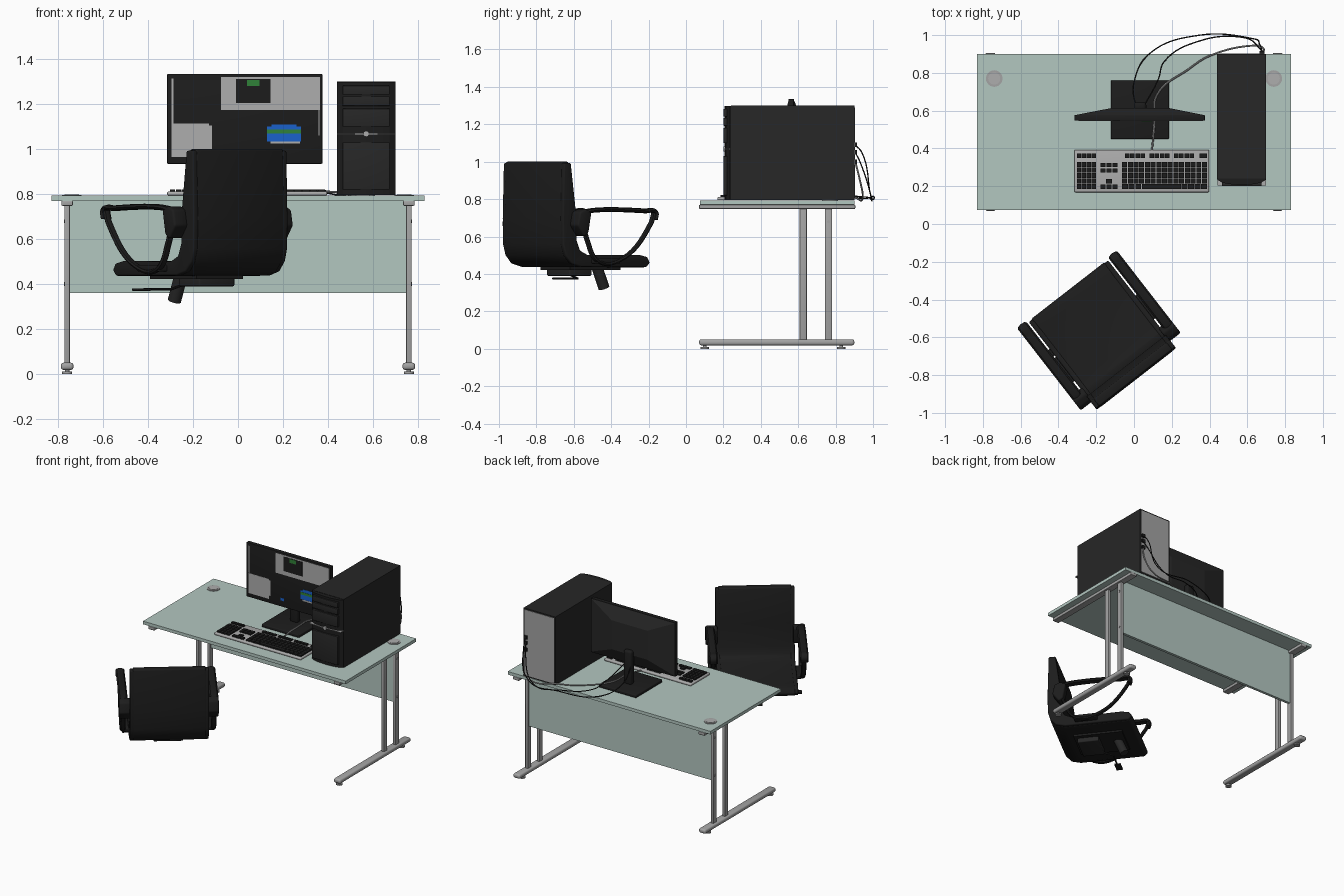
import bpy, bmesh, math
from mathutils import Matrix, Vector

cube = bpy.data.objects.get("Cube")
if cube:
    bpy.data.objects.remove(cube, do_unlink=True)


def material(name, r, g, b):
    m = bpy.data.materials.new(name)
    m.use_nodes = True
    m.diffuse_color = (r, g, b, 1)
    bsdf = m.node_tree.nodes["Principled BSDF"]
    bsdf.inputs["Base Color"].default_value = (r, g, b, 1)
    bsdf.inputs["Roughness"].default_value = 0.6
    return m


BLACK = material("black", 0.012, 0.012, 0.012)
CHARCOAL = material("charcoal", 0.02, 0.02, 0.02)
GLASS = material("pale green laminate", 0.45, 0.57, 0.53)
STEEL = material("steel grey", 0.37, 0.37, 0.37)
LIGHT = material("light grey", 0.42, 0.42, 0.42)
BLUE = material("blue", 0.01, 0.12, 0.6)
GREEN = material("green", 0.03, 0.22, 0.04)
smooth = []


def finish(name, bm, mat, round_edges=0.0):
    """Turn a bmesh into an object, optionally rounding its hard edges."""
    bmesh.ops.recalc_face_normals(bm, faces=bm.faces)
    if round_edges:
        edges = [e for e in bm.edges if e.calc_face_angle(0) > 0.7]
        bmesh.ops.bevel(bm, geom=edges, offset=round_edges, segments=3,
                        profile=0.5, affect='EDGES', clamp_overlap=True)
    me = bpy.data.meshes.new(name)
    bm.to_mesh(me)
    bm.free()
    me.materials.append(mat)
    ob = bpy.data.objects.new(name, me)
    bpy.context.collection.objects.link(ob)
    if round_edges:
        smooth.append(ob)
    return ob


def add_box(bm, x, y, z):
    size = [b - a for a, b in (x, y, z)]
    mid = [(a + b) / 2 for a, b in (x, y, z)]
    bmesh.ops.create_cube(bm, size=1, matrix=Matrix.Translation(mid) @ Matrix.Diagonal((*size, 1)))


def box(name, x, y, z, mat, r=0.0):
    bm = bmesh.new()
    add_box(bm, x, y, z)
    return finish(name, bm, mat, r)


def cylinder(name, a, b, radius, mat, sides=24):
    a, b = Vector(a), Vector(b)
    bm = bmesh.new()
    turn = (b - a).to_track_quat('Z', 'Y').to_matrix().to_4x4()
    bmesh.ops.create_cone(bm, cap_ends=True, segments=sides, radius1=radius, radius2=radius,
                          depth=(b - a).length, matrix=Matrix.Translation((a + b) / 2) @ turn)
    ob = finish(name, bm, mat)
    smooth.append(ob)
    return ob


def prism(name, profile, axis, lo, hi, mat, r=0.0):
    """Extrude a 2D profile along x, y or z (axis 0, 1, 2)."""
    bm = bmesh.new()

    def at(p, h):
        c = list(p)
        c.insert(axis, h)
        return c
    face = bm.faces.new([bm.verts.new(at(p, lo)) for p in profile])
    out = bmesh.ops.extrude_face_region(bm, geom=[face])
    move = at((0, 0), hi - lo)
    bmesh.ops.translate(bm, vec=move, verts=[v for v in out["geom"] if isinstance(v, bmesh.types.BMVert)])
    return finish(name, bm, mat, r)


def tube(name, points, radius, mat, flat=1.0, kind='SMOOTH'):
    """Sweep a round section along a path; flat widens it along x."""
    cu = bpy.data.curves.new(name, 'CURVE')
    cu.dimensions, cu.bevel_depth, cu.bevel_resolution, cu.use_fill_caps = '3D', radius, 2, True
    sp = cu.splines.new('BEZIER' if kind == 'SMOOTH' else 'POLY')
    pts = sp.bezier_points if kind == 'SMOOTH' else sp.points
    pts.add(len(points) - 1)
    for p, co in zip(pts, points):
        if kind == 'SMOOTH':
            p.co = co
            p.handle_left_type = p.handle_right_type = 'AUTO'
        else:
            p.co = (*co, 1)
    sp.resolution_u = 8
    tmp = bpy.data.objects.new(name, cu)
    bpy.context.collection.objects.link(tmp)
    bpy.context.view_layer.update()
    me = bpy.data.meshes.new_from_object(tmp.evaluated_get(bpy.context.evaluated_depsgraph_get()))
    bpy.data.objects.remove(tmp)
    if flat != 1:
        cx = points[0][0]
        for v in me.vertices:
            v.co.x = cx + (v.co.x - cx) * flat
    me.materials.clear()
    me.materials.append(mat)
    ob = bpy.data.objects.new(name, me)
    bpy.context.collection.objects.link(ob)
    smooth.append(ob)
    return ob


# Desk: top, rear panel, leg frames, cable ports
box("desk_top", (-.83, .83), (.075, .9), (.77, .793), GLASS)
box("modesty_panel", (-.75, .75), (.75, .77), (.36, .77), GLASS)
for side, s in (("left", 1), ("right", -1)):
    x = .76 * s
    box(side + "_top_rail", (x - .025, x + .025), (.07, .905), (.748, .77), STEEL, .004)
    box(side + "_foot", (x - .028, x + .028), (.07, .9), (.018, .05), STEEL, .012)
    for y in (.627, .762):
        box(side + "_column", (x - .012, x + .012), (y - .019, y + .019), (.045, .75), STEEL, .004)
    for y in (.1, .83):
        cylinder(side + "_foot_pad", (x, y, 0), (x, y, .01), .022, STEEL)
        cylinder(side + "_foot_stem", (x, y, .01), (x, y, .02), .01, STEEL)
    cylinder(side + "_cable_port", (.74 * s, .77, .79), (.74 * s, .77, .797), .044, STEEL)
    cylinder(side + "_cable_port_cap", (.74 * s, .77, .797), (.74 * s, .77, .799), .032, LIGHT)
    for z in (.4, .68):
        cylinder(side + "_bolt", (x + .011 * s, .762, z), (x + .015 * s, .762, z), .008, STEEL, 12)

# Computer tower with a bowed front and grey back plate
box("tower_case", (.44, .70), (.24, .9), (.795, 1.3), CHARCOAL)
bow = [(.44 + .26 * i / 10, .235 - .028 * math.sin(math.pi * i / 10) ** .5) for i in range(11)]
prism("tower_front", bow + [(.70, .245), (.44, .245)], 2, .797, 1.298, BLACK)
for z0, z1 in ((1.242, 1.282), (1.192, 1.235), (1.1, 1.18), (.82, 1.03)):
    box("front_cover", (.465, .675), (.2, .22), (z0, z1), CHARCOAL, .003)
box("front_trim_line", (.441, .699), (.203, .235), (1.066, 1.07), LIGHT)
cylinder("power_button", (.57, .2, 1.068), (.57, .21, 1.068), .013, LIGHT)
box("tower_back_plate", (.45, .69), (.895, .903), (.805, 1.29), STEEL)
for z in (1.0, 1.05, 1.09):
    box("back_connector", (.665, .69), (.9, .915), (z - .012, z + .012), BLACK)

# Monitor: slab, tapered rear shell, neck, base
box("monitor_frame", (-.315, .375), (.547, .577), (.935, 1.335), BLACK, .003)
bm = bmesh.new()
add_box(bm, (-.31, .37), (.577, .615), (.94, 1.33))
for v in bm.verts:
    if v.co.y > .6:
        v.co.x = .033 + (v.co.x - .03) * .43
        v.co.z = 1.13 + (v.co.z - 1.135) * .55
finish("monitor_rear_shell", bm, CHARCOAL)
box("monitor_neck", (0, .065), (.6, .645), (.81, 1.06), BLACK, .015)
box("monitor_base", (-.123, .185), (.45, .76), (.795, .818), BLACK, .006)

# Screen picture as thin plates
for name, x0, x1, z0, z1, mat, layer in (
        ("picture_top", -.075, .365, 1.175, 1.322, LIGHT, 1),
        ("picture_top_window", -.01, .145, 1.205, 1.312, BLACK, 2),
        ("picture_top_mark", .04, .095, 1.28, 1.308, GREEN, 3),
        ("picture_left_strip", -.295, -.287, 1.115, 1.315, LIGHT, 1),
        ("picture_right_strip", .357, .362, 1.06, 1.175, LIGHT, 1),
        ("picture_corner", -.295, -.13, .965, 1.113, LIGHT, 1),
        ("picture_corner_end", -.13, -.115, .99, 1.105, LIGHT, 1),
        ("picture_panel", .13, .28, 1.035, 1.1, BLUE, 1),
        ("picture_panel_top", .15, .26, 1.1, 1.11, BLUE, 1),
        ("picture_panel_stripe", .13, .28, 1.07, 1.088, GREEN, 2),
        ("picture_panel_foot", .145, .275, 1.024, 1.034, LIGHT, 1),
        ("picture_dot", -.035, -.005, .98, 1.0, BLUE, 1)):
    box(name, (x0, x1), (.547 - .0015 * layer, .548), (z0, z1), mat)

# Keyboard: light tray and black keys
box("keyboard_tray", (-.315, .397), (.168, .393), (.794, .811), LIGHT, .006)
bm = bmesh.new()


def key_row(x0, x1, y, count, depth=.023):
    step = (x1 - x0) / count
    for i in range(count):
        add_box(bm, (x0 + i * step + .002, x0 + (i + 1) * step - .002), (y, y + depth), (.81, .821))


for row in range(5):
    y = .185 + row * .029
    key_row(-.305, -.2, y, 4, .026)
    if row:
        key_row(-.065, .388, y, 15, .026)
    if row in (0, 3, 4):
        key_row(-.18, -.085, y, 3)
key_row(-.15, -.115, .214, 1)
for a, b, n in ((-.065, .04, 3), (.04, .25, 1), (.25, .388, 4)):
    key_row(a, b, .185, n, .026)
for k in range(3):
    key_row(-.05 + k * .13, .06 + k * .13, .35, 4)
key_row(.345, .388, .35, 1)
key_row(-.305, -.2, .35, 4)
finish("keyboard_keys", bm, BLACK)

# Cables
tube("screen_cable", [(.68, .905, 1.09), (.67, .94, 1.05), (.61, .985, .83), (.35, 1.0, .815),
                      (.08, .9, .81), (0, .75, .86), (.01, .61, .97)], .0035, BLACK)
tube("screen_power_cable", [(.68, .905, 1.05), (.665, .93, 1.0), (.56, .99, .81), (.35, .97, .81),
                            (.16, .86, .825), (.13, .77, .85), (.05, .62, .97)], .0035, BLACK)
tube("keyboard_cable", [(.68, .905, 1.0), (.685, .93, .9), (.64, .945, .815), (.4, .89, .81), (.29, .82, .805),
                        (.12, .68, .825), (.11, .55, .825), (.095, .39, .803)], .005, STEEL)

# Chair, built facing +y and then turned into place
back_seat = [(.25, .435), (-.2, .437), (-.265, .455), (-.305, .5), (-.322, .56), (-.324, .7), (-.316, 1.0),
             (-.268, 1.0), (-.235, .75), (-.228, .58), (-.205, .525), (-.15, .5), (.2, .502), (.255, .49), (.272, .46)]
chair = [prism("chair_shell", back_seat, 0, -.245, .245, BLACK, .008)]
inner = [(y * .99 - .002, z * .985 + .008) for y, z in back_seat]
for side, s in (("left", 1), ("right", -1)):
    chair.append(prism(side + "_shell_edge", inner, 0, s * .235, s * .266, BLACK, .008))
    x = .305 * s
    chair.append(tube(side + "_arm_frame", [(x, -.23, .72), (x, -.19, .58), (x, -.12, .47), (x, .02, .47),
                                            (x, .24, .67), (x, .262, .73)], .011, BLACK, 1.6))
    chair.append(tube(side + "_arm_rest", [(x, -.23, .72), (x, -.19, .735), (x, .2, .737), (x, .265, .73),
                                           (x, .262, .69)], .013, BLACK, 2.3))
    chair.append(prism(side + "_arm_bracket", [(-.275, .66), (-.26, .73), (-.22, .748), (-.18, .73), (-.2, .62),
                                               (-.23, .6)], 0, x - .05 * s, x + .03 * s, BLACK, .01))
    chair.append(box(side + "_arm_mount", sorted((s * .24, s * .315)), (-.13, .03), (.455, .485), BLACK, .008))
chair.append(box("seat_mechanism", (-.1, .1), (-.15, .0), (.39, .44), CHARCOAL, .006))
chair.append(box("seat_plate", (-.13, .13), (-.17, .17), (.422, .44), BLACK))
chair.append(cylinder("seat_post", (0, .111, .44), (0, .16, .325), .03, CHARCOAL))
chair.append(tube("tilt_lever", [(-.08, -.02, .4), (-.1, .06, .376), (-.25, .06, .376)], .006, BLACK, kind='POLY'))
chair.append(box("lever_paddle", (-.3, -.22), (.04, .085), (.37, .381), BLACK, .004))
place = Matrix.Translation((-.185, -.565, 0)) @ Matrix.Rotation(math.radians(37.8), 4, 'Z')
for ob in chair:
    ob.matrix_world = place

# Smooth the rounded parts, keeping real corners sharp
bpy.ops.object.select_all(action='DESELECT')
for ob in smooth:
    ob.select_set(True)
bpy.context.view_layer.objects.active = smooth[0]
bpy.ops.object.shade_smooth_by_angle(angle=math.radians(35))
